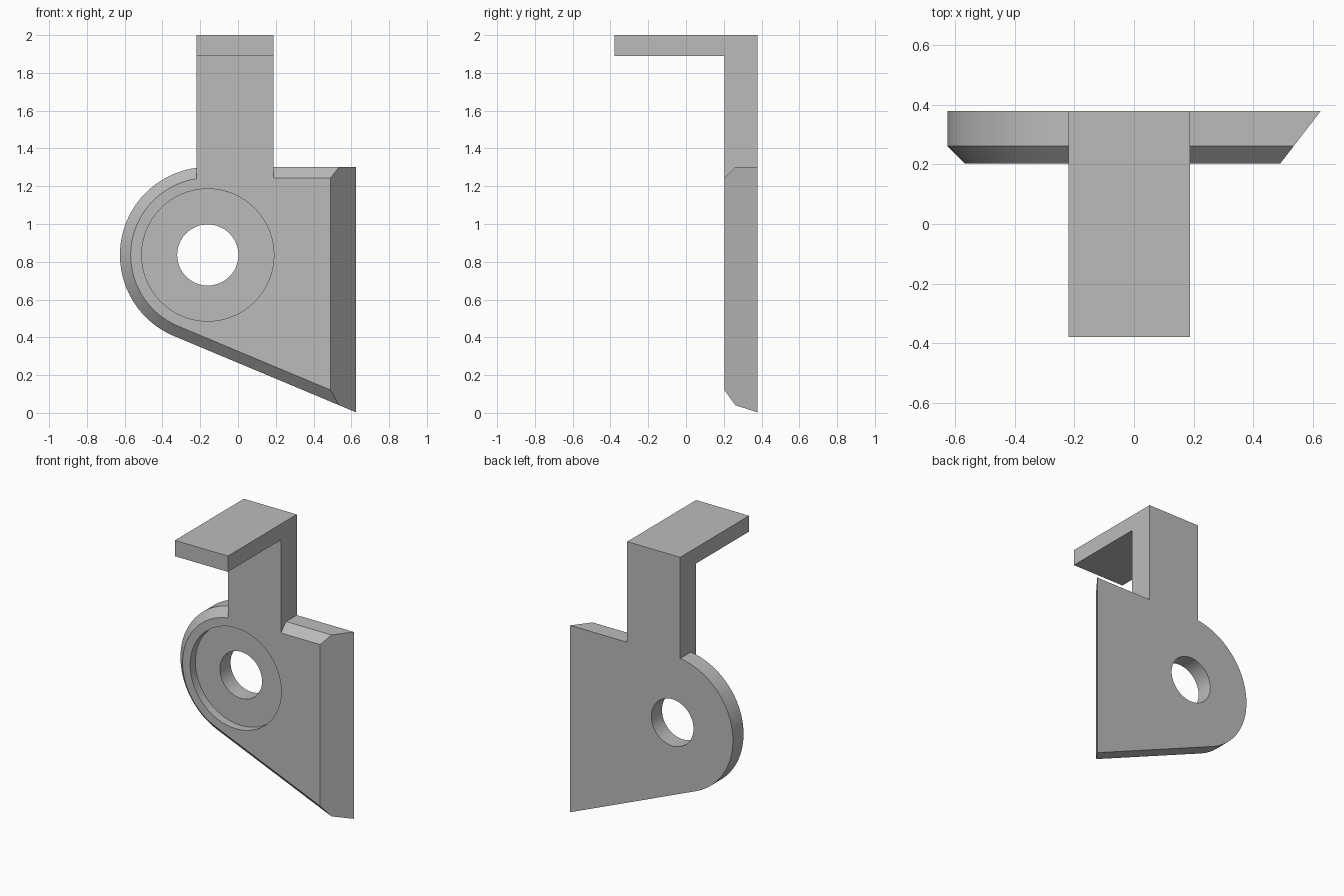
import bpy, bmesh, math
from mathutils import Matrix

cube = bpy.data.objects.get("Cube")
if cube:
    bpy.data.objects.remove(cube, do_unlink=True)

grey = bpy.data.materials.new("plain grey")
grey.use_nodes = True
grey.diffuse_color = (0.5, 0.5, 0.5, 1)
grey.node_tree.nodes["Principled BSDF"].inputs["Base Color"].default_value = (0.5, 0.5, 0.5, 1)

CX, CZ, R = -0.16, 0.836, 0.465      # rounded end of the plate
TIP_X, TIP_Z = 0.625, 0.003          # lowest back corner
FRONT, BACK = 0.203, 0.378
BEVEL = 0.058
SEGMENTS = 48


def make_object(name, bm):
    bmesh.ops.recalc_face_normals(bm, faces=bm.faces)
    mesh = bpy.data.meshes.new(name)
    bm.to_mesh(mesh)
    bm.free()
    mesh.materials.append(grey)
    obj = bpy.data.objects.new(name, mesh)
    bpy.context.collection.objects.link(obj)
    return obj


def loft(name, rings):
    """Skin a stack of matching outlines and cap both ends."""
    bm = bmesh.new()
    loops = [[bm.verts.new(p) for p in ring] for ring in rings]
    n = len(loops[0])
    for a, b in zip(loops, loops[1:]):
        for i in range(n):
            j = (i + 1) % n
            bm.faces.new((a[i], a[j], b[j], b[i]))
    bm.faces.new(loops[0])
    bm.faces.new(loops[-1])
    return make_object(name, bm)


def cylinder(name, radius, y0, y1):
    bm = bmesh.new()
    place = Matrix.Translation((CX, (y0 + y1) / 2, CZ)) @ Matrix.Rotation(math.pi / 2, 4, "X")
    bmesh.ops.create_cone(bm, cap_ends=True, segments=64, radius1=radius,
                          radius2=radius, depth=y1 - y0, matrix=place)
    return make_object(name, bm)


def combine(target, tool, operation):
    mod = target.modifiers.new(tool.name, "BOOLEAN")
    mod.operation, mod.solver, mod.object = operation, "EXACT", tool
    bpy.context.view_layer.objects.active = target
    bpy.ops.object.modifier_apply(modifier=mod.name)
    bpy.data.objects.remove(tool, do_unlink=True)


# Plate outline: round end, sloping lower edge tangent to it, straight right edge
dx, dz = TIP_X - CX, TIP_Z - CZ
tangent = math.atan2(dz, dx) - math.acos(R / math.hypot(dx, dz))
slope = -1 / math.tan(tangent)


def outline(y, right, inset):
    r = R - inset
    sweep = tangent + 1.5 * math.pi
    points = []
    for i in range(SEGMENTS + 1):
        a = math.pi / 2 + sweep * i / SEGMENTS
        points.append((CX + r * math.cos(a), y, CZ + r * math.sin(a)))
    low = points[-1][2] + slope * (right - points[-1][0])
    return points + [(right, y, low), (right, y, CZ + r)]


plate = loft("bracket_plate", [outline(BACK, TIP_X, 0),
                               outline(FRONT + BEVEL, 0.535, 0),
                               outline(FRONT, 0.49, BEVEL - 0.001)])

# Upright stem with the arm reaching forward
side = [(BACK, 1.22), (BACK, 2), (-0.378, 2), (-0.378, 1.89), (FRONT, 1.89), (FRONT, 1.22)]
stem = loft("stem_and_arm", [[(x, y, z) for y, z in side] for x in (-0.22, 0.187)])
combine(plate, stem, "UNION")

# Shallow round recess and the through hole
combine(plate, cylinder("recess_cutter", 0.35, 0.0, FRONT + BEVEL), "DIFFERENCE")
combine(plate, cylinder("hole_cutter", 0.162, 0.0, 0.6), "DIFFERENCE")

bpy.ops.object.select_all(action="DESELECT")
plate.select_set(True)
bpy.context.view_layer.objects.active = plate
bpy.ops.object.shade_smooth_by_angle(angle=math.radians(25))
